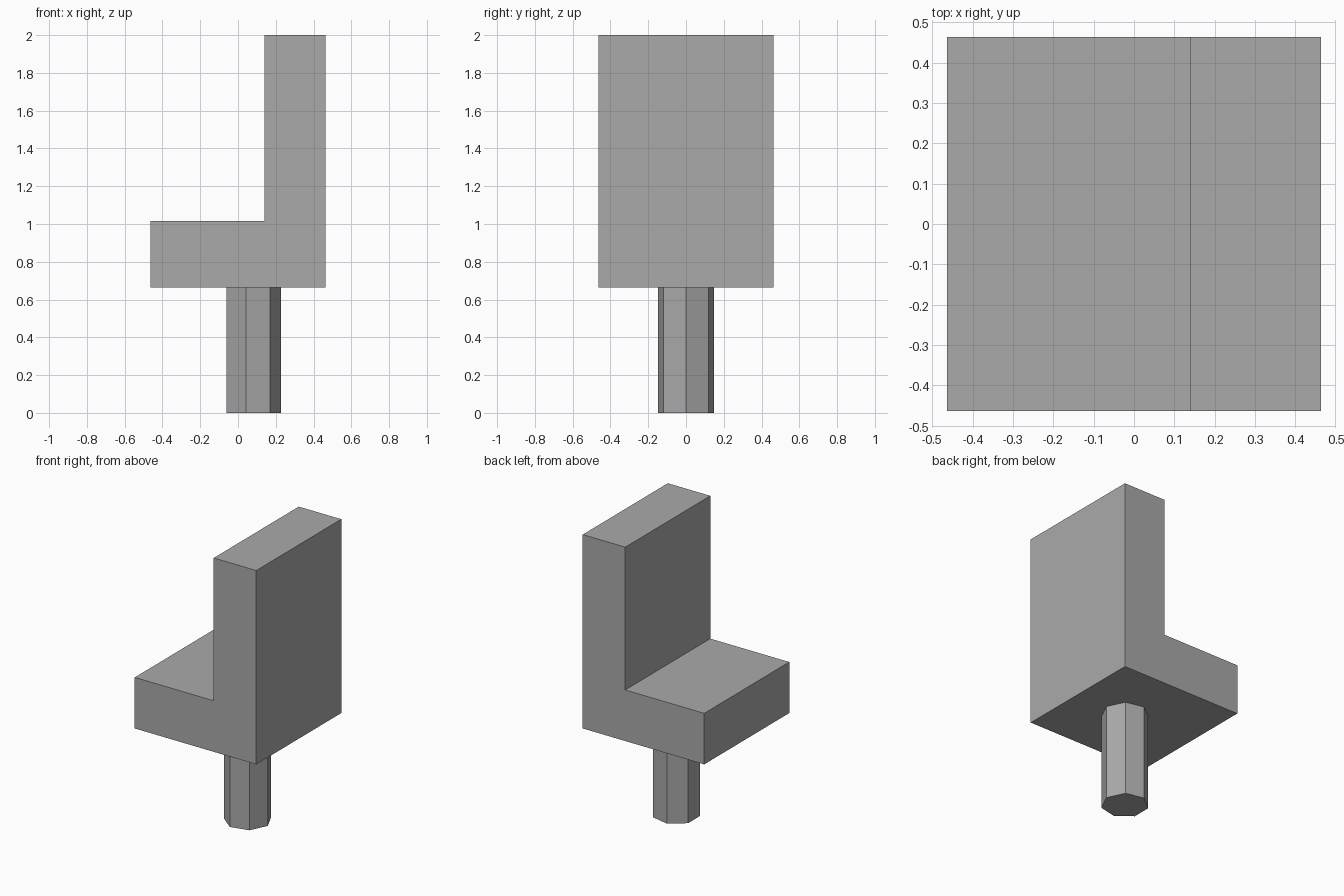
import bpy
import bmesh

cube = bpy.data.objects.get("Cube")
if cube:
    bpy.data.objects.remove(cube, do_unlink=True)

GREY = (0.4, 0.4, 0.4, 1.0)
grey = bpy.data.materials.new("plain_grey")
grey.use_nodes = True
grey.diffuse_color = GREY
for node in grey.node_tree.nodes:
    if node.type == "BSDF_PRINCIPLED":
        node.inputs["Base Color"].default_value = GREY

HALF = 0.463        # half the seat's width and depth
SEAT_BOTTOM = 0.664
SEAT_TOP = 1.016
BACK_FRONT = 0.139  # x of the backrest's inner face
TOP = 2.0

# Seat and backrest: one L-shaped profile pushed across the width
profile = [
    (-HALF, SEAT_BOTTOM), (HALF, SEAT_BOTTOM), (HALF, TOP),
    (BACK_FRONT, TOP), (BACK_FRONT, SEAT_TOP), (-HALF, SEAT_TOP),
]
bm = bmesh.new()
side = bm.faces.new([bm.verts.new((x, -HALF, z)) for x, z in profile])
pushed = bmesh.ops.extrude_face_region(bm, geom=[side], use_keep_orig=True)
bmesh.ops.translate(
    bm, vec=(0, 2 * HALF, 0),
    verts=[v for v in pushed["geom"] if isinstance(v, bmesh.types.BMVert)])
bmesh.ops.recalc_face_normals(bm, faces=bm.faces)
mesh = bpy.data.meshes.new("seat_and_backrest")
bm.to_mesh(mesh)
bm.free()
seat = bpy.data.objects.new("seat_and_backrest", mesh)
bpy.context.collection.objects.link(seat)
mesh.materials.append(grey)

# Pedestal: seven-sided post with one corner towards +x
bm = bmesh.new()
bmesh.ops.create_cone(bm, cap_ends=True, segments=7, radius1=0.152,
                      radius2=0.152, depth=SEAT_BOTTOM)
corner = max(bm.verts, key=lambda v: v.co.length)
# Turn so that a corner lies on the +x axis, whatever the start angle
from math import atan2
from mathutils import Matrix
bmesh.ops.rotate(bm, verts=bm.verts, cent=(0, 0, 0),
                 matrix=Matrix.Rotation(-atan2(corner.co.y, corner.co.x), 3, "Z"))
bmesh.ops.translate(bm, verts=bm.verts, vec=(0.075, 0, SEAT_BOTTOM / 2))
mesh = bpy.data.meshes.new("pedestal")
bm.to_mesh(mesh)
bm.free()
pedestal = bpy.data.objects.new("pedestal", mesh)
bpy.context.collection.objects.link(pedestal)
mesh.materials.append(grey)
